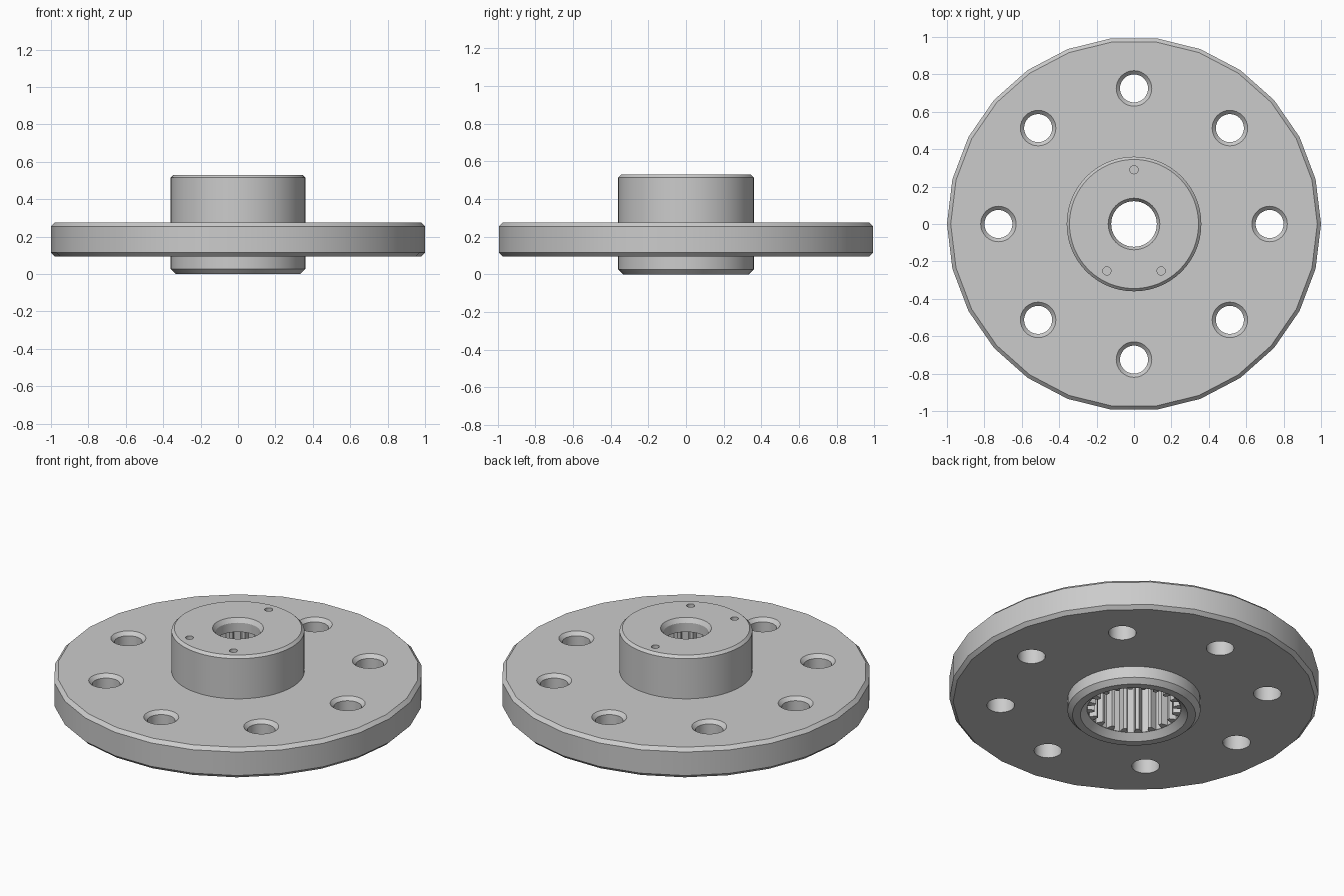
import bpy, bmesh
from math import sin, cos, pi, radians

if "Cube" in bpy.data.objects:
    bpy.data.objects.remove(bpy.data.objects["Cube"])


def solid(name, rings):
    """Closed solid made by bridging equal-length rings of points, capped at both ends."""
    bm = bmesh.new()
    loops = [[bm.verts.new(p) for p in ring] for ring in rings]
    n = len(loops[0])
    for low, high in zip(loops, loops[1:]):
        for i in range(n):
            j = (i + 1) % n
            bm.faces.new((low[i], low[j], high[j], high[i]))
    bm.faces.new(loops[0][::-1])
    bm.faces.new(loops[-1])
    bmesh.ops.recalc_face_normals(bm, faces=bm.faces)
    mesh = bpy.data.meshes.new(name)
    bm.to_mesh(mesh)
    bm.free()
    obj = bpy.data.objects.new(name, mesh)
    bpy.context.collection.objects.link(obj)
    return obj


def lathe(name, profile, sides, x=0, y=0):
    """Turned part from (radius, z) points."""
    return solid(name, [[(x + r * cos(2 * pi * i / sides), y + r * sin(2 * pi * i / sides), z)
                         for i in range(sides)] for r, z in profile])


def combine(target, other, operation):
    mod = target.modifiers.new(operation.lower(), 'BOOLEAN')
    mod.operation, mod.solver, mod.object = operation, 'EXACT', other
    bpy.context.view_layer.objects.active = target
    bpy.ops.object.modifier_apply(modifier=mod.name)
    bpy.data.objects.remove(other)


# Low-sided flange disc and smooth central hub
flange = lathe("flanged_hub", [(0.98, 0.095), (1, 0.115), (1, 0.255), (0.98, 0.275)], 26)
hub = lathe("hub", [(0.333, 0), (0.36, 0.027), (0.36, 0.515), (0.345, 0.53)], 64)
combine(flange, hub, 'UNION')

# Bolt holes with chamfered upper rims
for k in range(8):
    a = k * pi / 4
    hole = lathe("bolt_hole", [(0.075, 0), (0.075, 0.255), (0.095, 0.275), (0.095, 0.35)],
                 32, 0.725 * cos(a), 0.725 * sin(a))
    combine(flange, hole, 'DIFFERENCE')

# Splined socket open at the bottom
TEETH, pitch = 20, 2 * pi / 20
outline = []
for k in range(TEETH):
    for r, f in ((0.215, -0.36), (0.253, -0.22), (0.253, 0.22), (0.215, 0.36)):
        a = (k + f) * pitch
        outline.append((r * cos(a), r * sin(a)))
socket = solid("spline_socket", [[(x, y, z) for x, y in outline] for z in (-0.1, 0.45)])
combine(flange, socket, 'DIFFERENCE')

# Countersink at the socket mouth
combine(flange, lathe("mouth", [(0.33, -0.04), (0.255, 0.035)], 64), 'DIFFERENCE')

# Upper bore with chamfer
bore = lathe("bore", [(0.122, 0.4), (0.122, 0.505), (0.138, 0.53), (0.138, 0.6)], 48)
combine(flange, bore, 'DIFFERENCE')

# Three small blind holes in the hub's top face
for deg in (90, 240, 300):
    a = radians(deg)
    pin = lathe("pin_hole", [(0.022, 0.49), (0.022, 0.6)], 16, 0.29 * cos(a), 0.29 * sin(a))
    combine(flange, pin, 'DIFFERENCE')

bpy.ops.object.select_all(action='DESELECT')
flange.select_set(True)
bpy.context.view_layer.objects.active = flange
bpy.ops.object.shade_smooth_by_angle(angle=radians(30))
